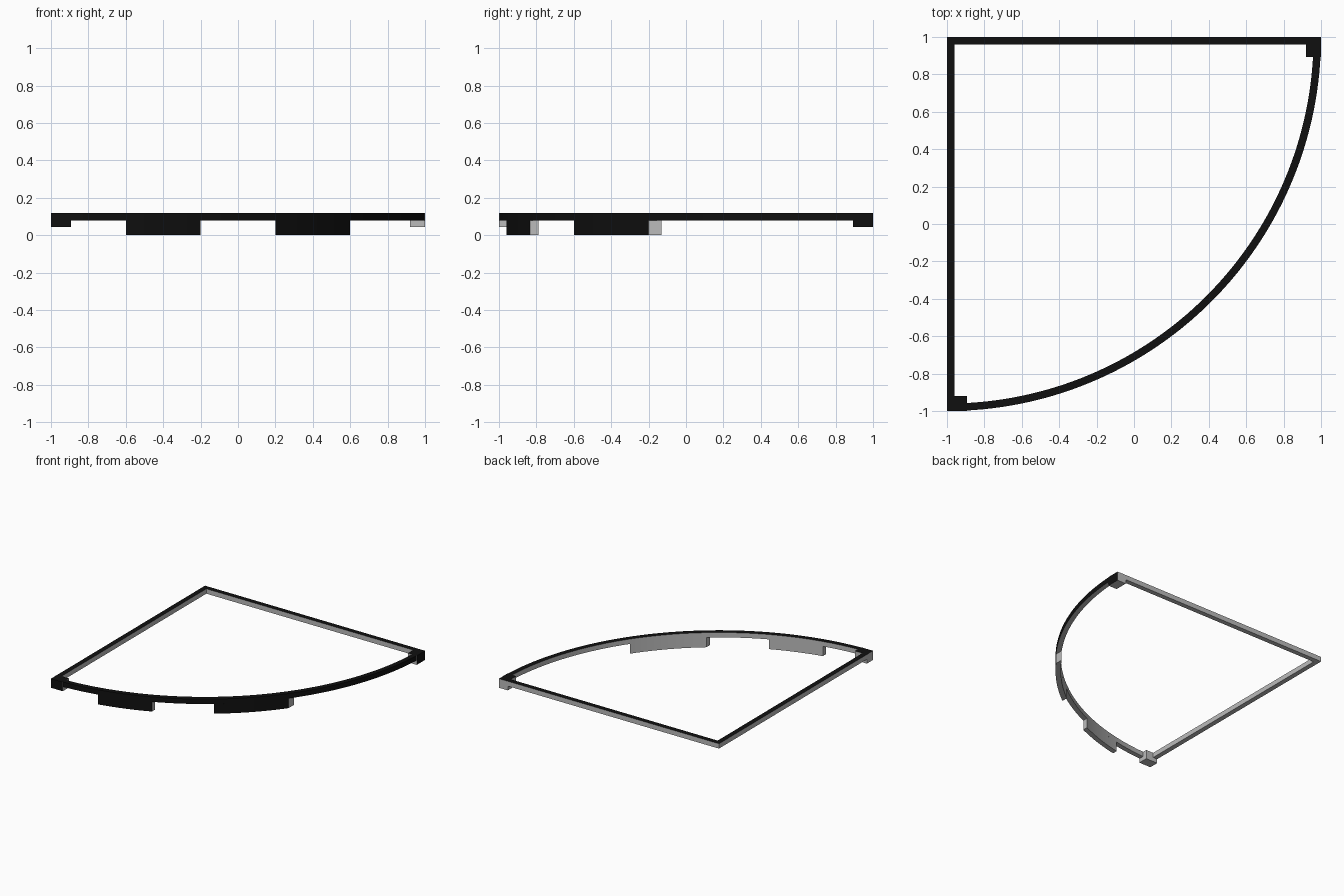
import bpy, bmesh, math

if "Cube" in bpy.data.objects:
    bpy.data.objects.remove(bpy.data.objects["Cube"])

CX, CY, R, W = -1.0, 1.0, 2.0, 0.04      # arc centre, outer radius, bar width
RI = R - W
Z_TOP, Z_BAR, Z_BLOCK = 0.12, 0.08, 0.045

grey = bpy.data.materials.new("grey")
grey.diffuse_color = (0.5, 0.5, 0.5, 1)
grey.use_nodes = True
grey.node_tree.nodes["Principled BSDF"].inputs["Base Color"].default_value = grey.diffuse_color
black = bpy.data.materials.new("black")
black.diffuse_color = (0.005, 0.005, 0.005, 1)
black.use_nodes = True
black.node_tree.nodes["Principled BSDF"].inputs["Base Color"].default_value = black.diffuse_color


def arc(r, a0, a1, n):
    steps = [a0 + (a1 - a0) * i / n for i in range(n + 1)]
    return [(CX + r * math.cos(a), CY + r * math.sin(a)) for a in steps]


def angle_at_x(r, x):
    return -math.acos((x - CX) / r)


def wall(name, outer, inner, z0, z1, closed, is_black):
    """Band between two matching outlines; is_black(i) marks painted outer faces."""
    bm = bmesh.new()
    rows = [[bm.verts.new((x, y, z)) for x, y in pts]
            for pts, z in ((outer, z0), (outer, z1), (inner, z1), (inner, z0))]
    n = len(outer)
    for i in range(n if closed else n - 1):
        j = (i + 1) % n
        for k in range(4):
            a, b = rows[k], rows[(k + 1) % 4]
            f = bm.faces.new((a[i], a[j], b[j], b[i]))
            f.material_index = int(k == 1 or (k == 0 and is_black(i)))
    if not closed:
        for i in (0, n - 1):
            bm.faces.new([row[i] for row in rows])
    finish(name, bm)


def block(name, x0, x1, y0, y1, black_axis):
    bm = bmesh.new()
    bmesh.ops.create_cube(bm, size=1)
    for v in bm.verts:
        v.co = (x1 if v.co.x > 0 else x0, y1 if v.co.y > 0 else y0,
                Z_TOP if v.co.z > 0 else Z_BLOCK)
    bm.normal_update()
    for f in bm.faces:
        n = f.normal
        painted = n.z > 0.5 or (n.x * black_axis[0] + n.y * black_axis[1]) > 0.5
        f.material_index = int(painted)
    finish(name, bm)


def finish(name, bm):
    bmesh.ops.recalc_face_normals(bm, faces=bm.faces[:])
    me = bpy.data.meshes.new(name)
    bm.to_mesh(me)
    bm.free()
    me.materials.append(grey)
    me.materials.append(black)
    ob = bpy.data.objects.new(name, me)
    bpy.context.collection.objects.link(ob)
    bpy.ops.object.select_all(action='DESELECT')
    ob.select_set(True)
    bpy.context.view_layer.objects.active = ob
    bpy.ops.object.shade_smooth_by_angle(angle=math.radians(30))


# quarter-circle frame: corner plus arc, painted on top and on the curved outside
N = 64
trim = math.asin(W / RI)
outer = [(CX, CY)] + arc(R, -math.pi / 2, 0, N)
inner = [(CX + W, CY - W)] + arc(RI, -math.pi / 2 + trim, -trim, N)
wall("quarter_frame", outer, inner, Z_BAR, Z_TOP, True, lambda i: 1 <= i <= N)

# two curved skirts under the arc, ends cut square to x
for name, x0, x1 in (("left_skirt", -0.6, -0.2), ("right_skirt", 0.2, 0.6)):
    o = arc(R, angle_at_x(R, x0), angle_at_x(R, x1), 16)
    i = arc(RI, angle_at_x(RI, x0), angle_at_x(RI, x1), 16)
    wall(name, o, i, 0, Z_BAR, False, lambda k: True)

# corner blocks at both ends of the arc
block("front_corner_block", -1, -0.893, -1, -0.92, (0, -1))
block("back_corner_block", 0.92, 1, 0.893, 1, (1, 0))
